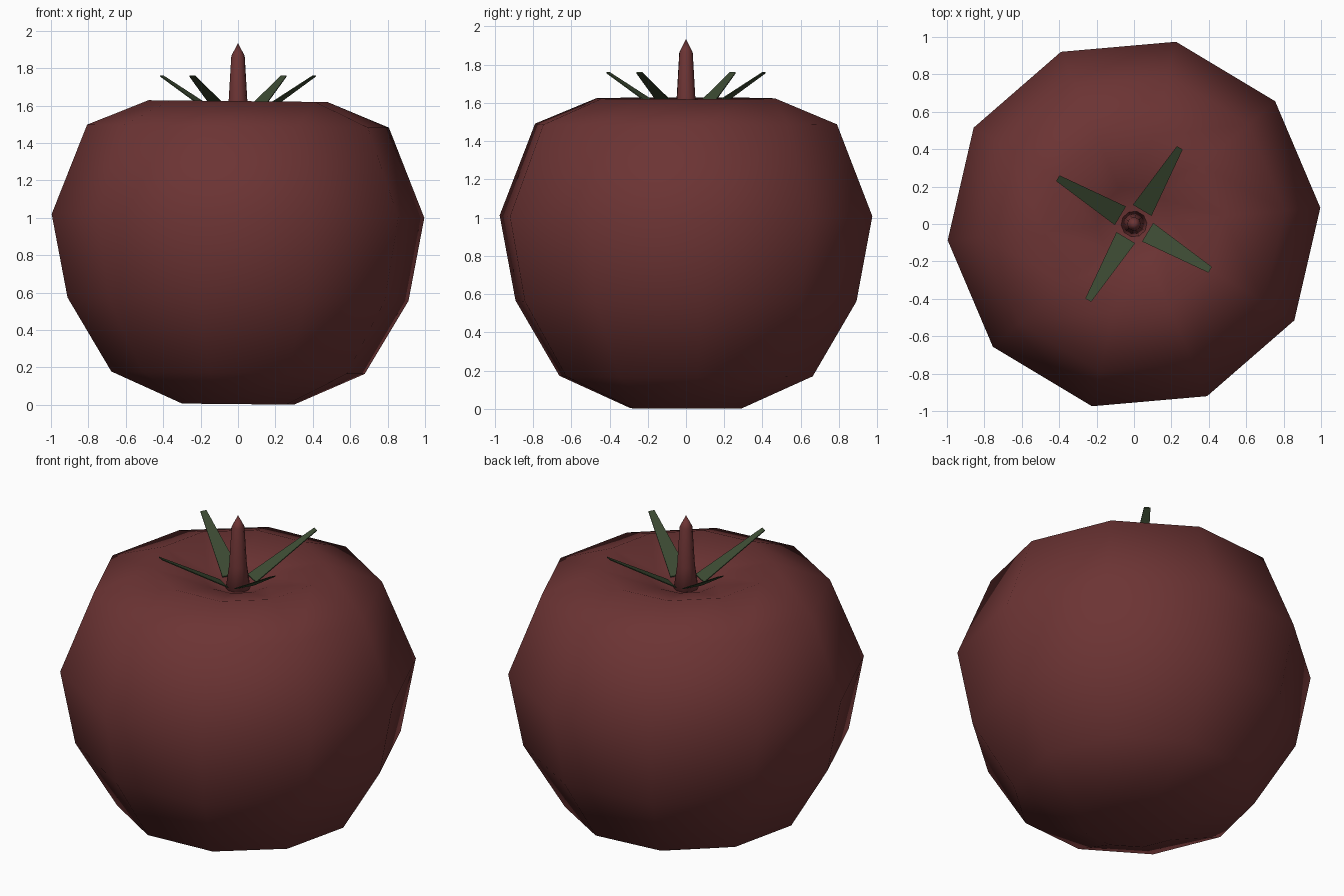
import bpy, bmesh, math
from mathutils import Vector

if "Cube" in bpy.data.objects:
    bpy.data.objects.remove(bpy.data.objects["Cube"])


def material(name, rgb):
    m = bpy.data.materials.new(name)
    m.diffuse_color = (*rgb, 1)
    m.use_nodes = True
    m.node_tree.nodes["Principled BSDF"].inputs["Base Color"].default_value = m.diffuse_color
    return m


RED = material("dark red", (0.15, 0.034, 0.034))
GREEN = material("leaf green", (0.047, 0.072, 0.034))


def finish(bm, name, mat, smooth):
    bmesh.ops.recalc_face_normals(bm, faces=bm.faces)
    me = bpy.data.meshes.new(name)
    for f in bm.faces:
        f.smooth = smooth
    bm.to_mesh(me)
    bm.free()
    me.materials.append(mat)
    ob = bpy.data.objects.new(name, me)
    bpy.context.collection.objects.link(ob)
    return ob


def lathe(name, profile, sides, turn, mat, lean=0.0):
    """Revolve (radius, z) points; radius 0 makes a pole."""
    bm = bmesh.new()
    rings = []
    for r, z in profile:
        if r == 0:
            rings.append([bm.verts.new((0, 0, z))] * sides)
            continue
        ring = []
        for i in range(sides):
            a = math.radians(turn) + i * math.tau / sides
            x, y = r * math.cos(a), r * math.sin(a)
            ring.append(bm.verts.new((x, y, z - lean * x)))
        rings.append(ring)
    for low, high in zip(rings, rings[1:]):
        for i in range(sides):
            j = (i + 1) % sides
            corners = [low[i], low[j], high[j], high[i]]
            bm.faces.new(list(dict.fromkeys(corners)))
    return finish(bm, name, mat, True)


# Fruit body, with a dimple at the top
lathe("fruit_body",
      [(0, 0.015), (0.3, 0.004), (0.68, 0.172), (0.915, 0.565), (1.0, 1.01),
       (0.81, 1.49), (0.48, 1.624), (0.2, 1.545), (0, 1.46)],
      10, 5, RED, 0.01)

# Stem with a pointed tip
lathe("stem", [(0, 1.42), (0.076, 1.44), (0.05, 1.63), (0.036, 1.865), (0, 1.935)],
      10, 5, RED)

# Four thin tapering leaves rising from the dimple
for k in range(4):
    a = math.radians(-31 + 90 * k)
    out = Vector((math.cos(a), math.sin(a), 0))
    side = Vector((-math.sin(a), math.cos(a), 0))
    up = Vector((0, 0, 1))
    bm = bmesh.new()
    layers = []
    for dz in (0, 0.006):
        layers.append([bm.verts.new(out * r + side * w + up * (z + dz))
                       for r, w, z in ((0.085, -0.058, 1.525), (0.475, -0.018, 1.755),
                                       (0.475, 0.018, 1.755), (0.085, 0.058, 1.525))])
    lo, hi = layers
    bm.faces.new(lo[::-1])
    bm.faces.new(hi)
    for i in range(4):
        j = (i + 1) % 4
        bm.faces.new((lo[i], lo[j], hi[j], hi[i]))
    finish(bm, f"leaf_{k + 1}", GREEN, False)
